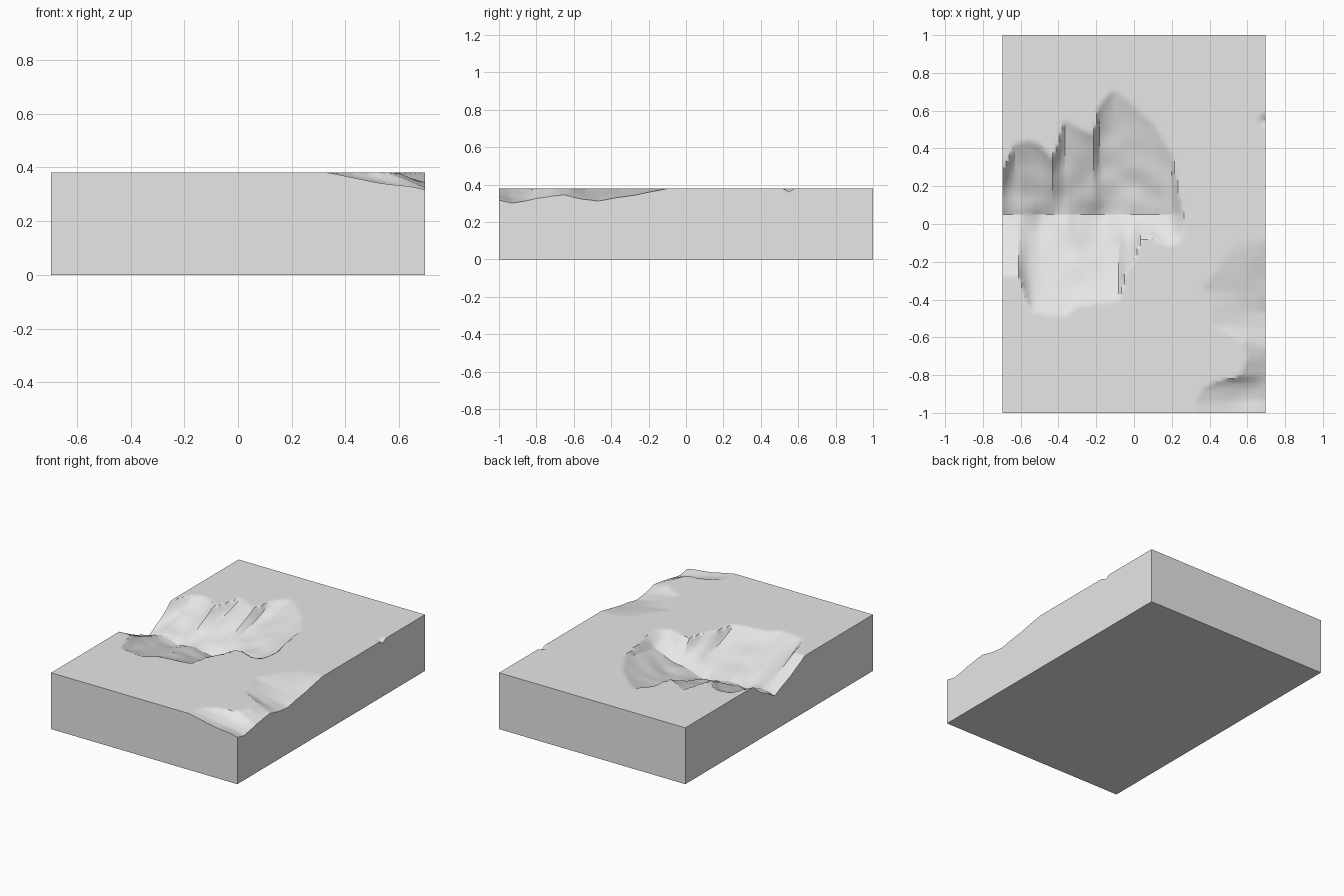
import bpy, bmesh, math
from mathutils import Vector, noise

cube = bpy.data.objects.get("Cube")
if cube:
    bpy.data.objects.remove(cube)

HALF_X, HALF_Y, TOP = 0.695, 1.0, 0.38
CREASE = 0.05

# Rims and depth of the large basin, as (x, value)
back_rim = [(-.7, .26), (-.63, .42), (-.56, .44), (-.5, .42), (-.43, .34), (-.39, .45),
            (-.37, .55), (-.28, .5), (-.21, .47), (-.18, .63), (-.11, .71), (-.03, .65),
            (.1, .53), (.2, .37), (.23, .18), (.27, .06)]
front_rim = [(-.7, -.27), (-.61, -.27), (-.57, -.4), (-.54, -.46), (-.37, -.49), (-.3, -.43),
             (-.08, -.4), (-.05, -.27), (0, -.18), (.03, -.09), (.08, -.07), (.17, -.11), (.26, -.1)]
basin_depth = [(-.7, .15), (-.6, .13), (-.5, .155), (-.35, .14), (-.16, .17),
               (0, .13), (.12, .1), (.2, .07), (.26, 0)]

# Rim and depth of the corner hollow, as (y, value)
side_rim = [(-1, .34), (-.95, .33), (-.88, .36), (-.84, .42), (-.81, .56), (-.72, .6),
            (-.62, .58), (-.54, .43), (-.45, .41), (-.35, .36), (-.27, .42), (-.17, .48), (-.09, .55)]
side_depth = [(-1, .065), (-.93, .08), (-.87, .07), (-.8, .05), (-.65, .035), (-.55, .06),
              (-.47, .067), (-.35, .05), (-.2, .022), (-.09, 0)]


def lookup(table, a):
    """Straight-line value between the points of a table."""
    if a <= table[0][0]:
        return table[0][1]
    for (a0, b0), (a1, b1) in zip(table, table[1:]):
        if a <= a1:
            return b0 + (b1 - b0) * (a - a0) / (a1 - a0)
    return table[-1][1]


def depth(x, y):
    d = 0.0
    # large basin: two walls falling to a crease
    rim = lookup(back_rim if y > CREASE else front_rim, x)
    t = (rim - y) / (rim - CREASE)
    if t > 0:
        d = lookup(basin_depth, x) * min(t, 1) ** 0.85
    # corner hollow: falls towards the side
    rim = lookup(side_rim, y)
    t = (x - rim) / (HALF_X - rim)
    if t > 0:
        d = max(d, lookup(side_depth, y) * t ** 0.9)
    # worn, uneven stone
    d *= 1 + 0.15 * noise.noise(Vector((x * 7, y * 7, 0)))
    # small chip in the side edge
    chip = math.hypot(x - HALF_X, y - .55)
    return max(d, .02 * (1 - chip / .035))


# Stone slab with carved top
bm = bmesh.new()
bmesh.ops.create_grid(bm, x_segments=84, y_segments=120, size=1)
for v in bm.verts:
    x, y = v.co.x * HALF_X, v.co.y * HALF_Y
    v.co = (x, y, TOP - depth(x, y))

# Sides and underside
rim_edges = [e for e in bm.edges if e.is_boundary]
skirt = bmesh.ops.extrude_edge_only(bm, edges=rim_edges)["geom"]
for v in skirt:
    if isinstance(v, bmesh.types.BMVert):
        v.co.z = 0
base_edges = [e for e in bm.edges if e.is_boundary]
bmesh.ops.edgeloop_fill(bm, edges=base_edges)
bmesh.ops.recalc_face_normals(bm, faces=bm.faces)

mesh = bpy.data.meshes.new("stone_slab")
bm.to_mesh(mesh)
bm.free()
slab = bpy.data.objects.new("stone_slab", mesh)
bpy.context.collection.objects.link(slab)

# Single stone colour
stone = bpy.data.materials.new("light_grey_stone")
stone.use_nodes = True
colour = (.8, .8, .8, 1)
stone.diffuse_color = colour
stone.node_tree.nodes["Principled BSDF"].inputs["Base Color"].default_value = colour
mesh.materials.append(stone)

bpy.ops.object.select_all(action="DESELECT")
slab.select_set(True)
bpy.context.view_layer.objects.active = slab
bpy.ops.object.shade_smooth_by_angle(angle=math.radians(25))
